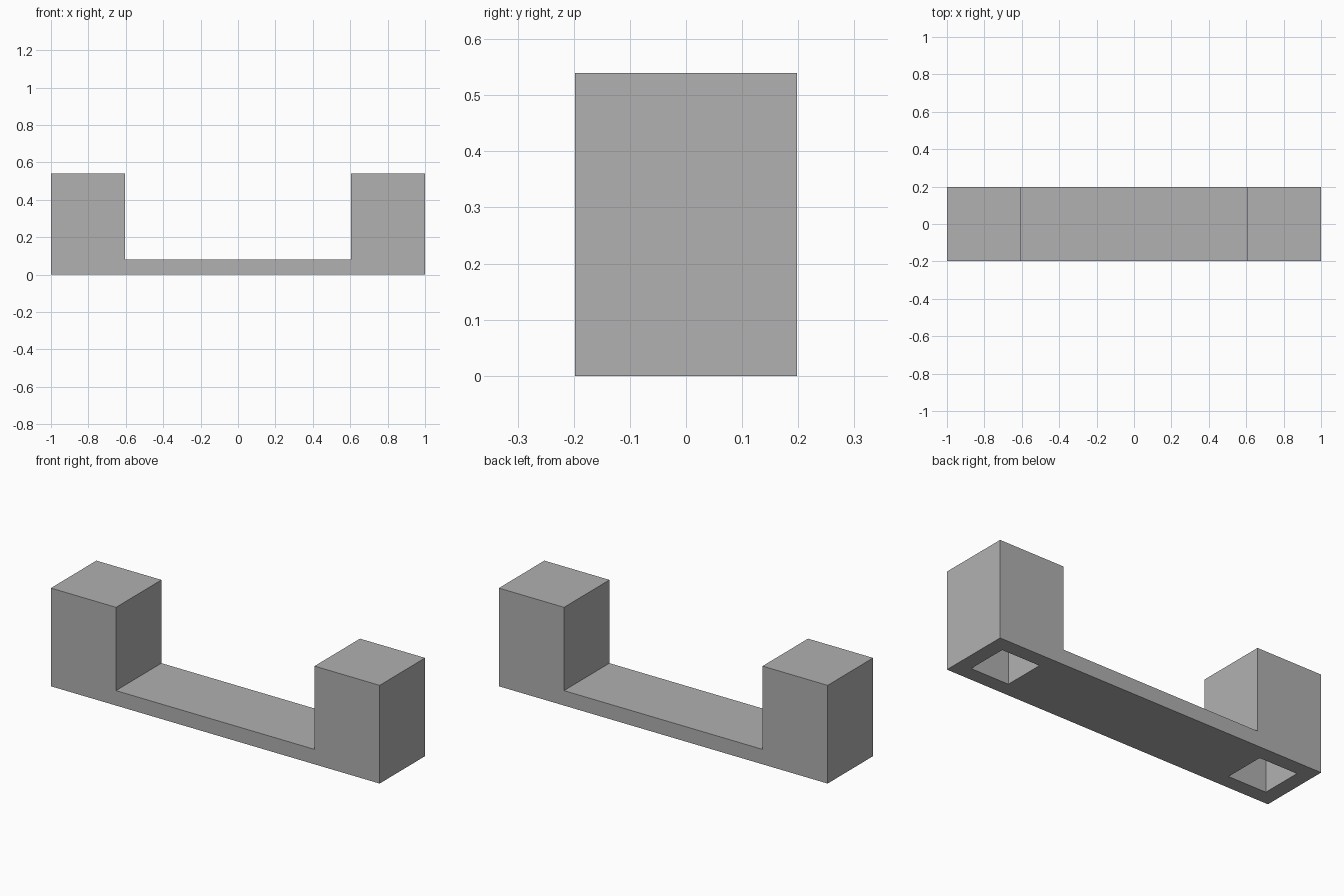
import bpy
import bmesh

cube = bpy.data.objects.get("Cube")
if cube:
    bpy.data.objects.remove(cube, do_unlink=True)

HALF_LENGTH, HALF_DEPTH, HEIGHT = 1.0, 0.1975, 0.54
INNER, STEP = 0.604, 0.082      # inner face of the posts, bar thickness
WALL = 0.082                    # wall around each socket

grey = bpy.data.materials.new("plain grey")
grey.use_nodes = True
colour = (0.44, 0.44, 0.44, 1)
grey.diffuse_color = colour
grey.node_tree.nodes["Principled BSDF"].inputs["Base Color"].default_value = colour


def make_object(name, bm):
    bmesh.ops.recalc_face_normals(bm, faces=bm.faces)
    mesh = bpy.data.meshes.new(name)
    bm.to_mesh(mesh)
    bm.free()
    mesh.materials.append(grey)
    obj = bpy.data.objects.new(name, mesh)
    bpy.context.collection.objects.link(obj)
    return obj


# U-shaped body: mirrored front profile extruded through the depth
right_half = [(HALF_LENGTH, 0), (HALF_LENGTH, HEIGHT), (INNER, HEIGHT), (INNER, STEP)]
profile = right_half + [(-x, z) for x, z in reversed(right_half)]
bm = bmesh.new()
face = bm.faces.new([bm.verts.new((x, -HALF_DEPTH, z)) for x, z in profile])
extruded = bmesh.ops.extrude_face_region(bm, geom=[face])["geom"]
bmesh.ops.translate(bm, vec=(0, 2 * HALF_DEPTH, 0),
                    verts=[v for v in extruded if isinstance(v, bmesh.types.BMVert)])
body = make_object("bridge_body", bm)

# Square sockets cut up into both posts from below
bottom, top = -0.1, HEIGHT - WALL
for side, name in ((1, "left_socket_cutter"), (-1, "right_socket_cutter")):
    bm = bmesh.new()
    bmesh.ops.create_cube(bm, size=1)
    bmesh.ops.scale(bm, verts=bm.verts,
                    vec=(HALF_LENGTH - INNER - 2 * WALL, 2 * (HALF_DEPTH - WALL), top - bottom))
    bmesh.ops.translate(bm, verts=bm.verts,
                        vec=(side * (HALF_LENGTH + INNER) / 2, 0, (top + bottom) / 2))
    cutter = make_object(name, bm)
    cutter.hide_render = True
    cutter.hide_viewport = True
    cut = body.modifiers.new(name, "BOOLEAN")
    cut.operation = "DIFFERENCE"
    cut.solver = "EXACT"
    cut.object = cutter
